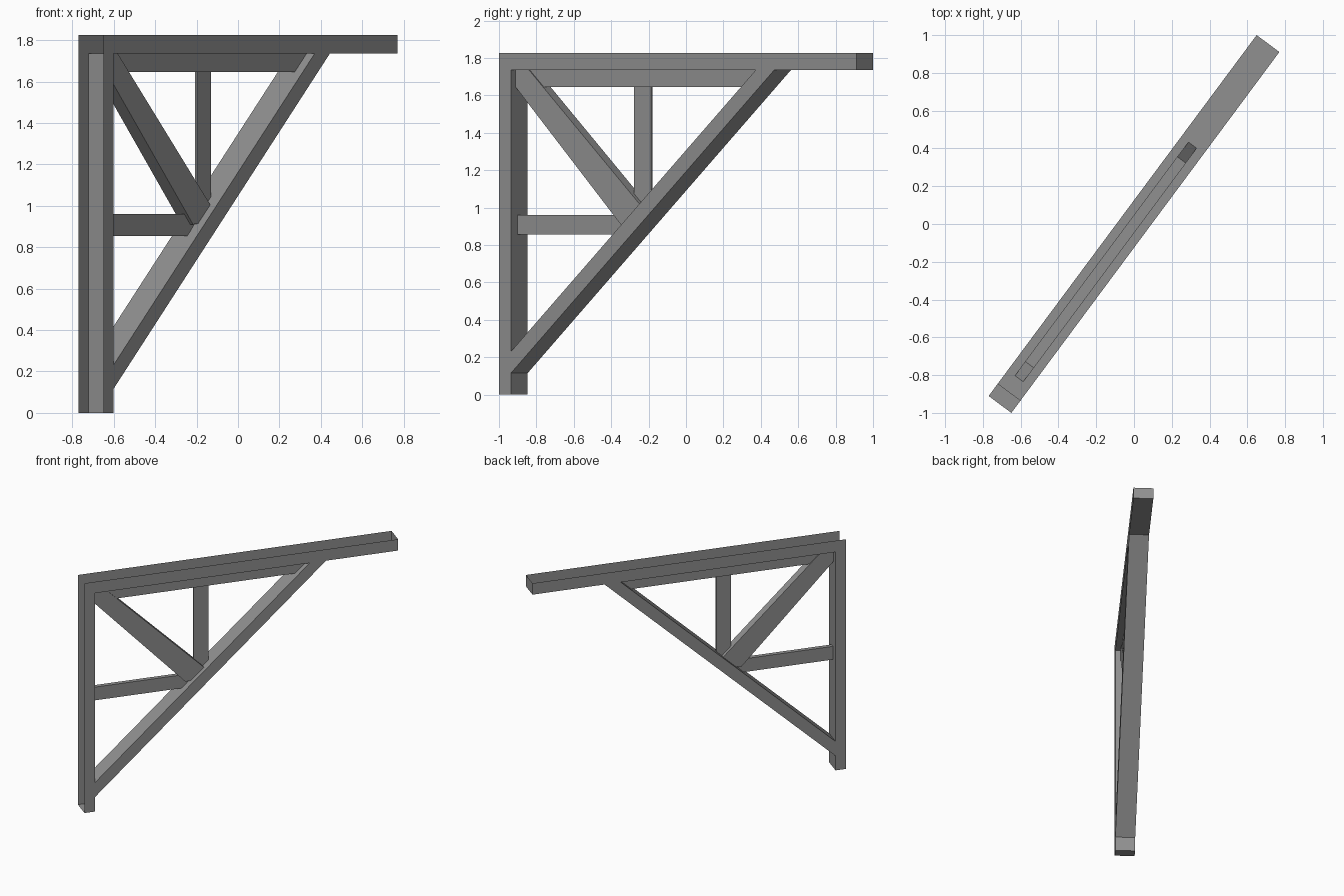
import bpy, bmesh, math
from mathutils import Vector

cube = bpy.data.objects.get("Cube")
if cube:
    bpy.data.objects.remove(cube, do_unlink=True)

# One painted-metal grey
grey = bpy.data.materials.new("mid_grey")
grey.use_nodes = True
colour = (0.28, 0.28, 0.28, 1)
grey.diffuse_color = colour
grey.node_tree.nodes["Principled BSDF"].inputs["Base Color"].default_value = colour

# The bracket lies in a vertical plane turned about z
ANGLE = math.radians(53.4)
ALONG = Vector((math.cos(ANGLE), math.sin(ANGLE), 0))
ACROSS = Vector((math.sin(ANGLE), -math.cos(ANGLE), 0))


def place(u, n, z):
    return ALONG * u + ACROSS * n + Vector((0, 0, z))


def finish(name, bm):
    mesh = bpy.data.meshes.new(name)
    bm.to_mesh(mesh)
    bm.free()
    mesh.materials.append(grey)
    obj = bpy.data.objects.new(name, mesh)
    bpy.context.scene.collection.objects.link(obj)


def prism(name, outline, half, open_edges=()):
    """Side profile (u, z), widened across the plane; listed edges stay open."""
    bm = bmesh.new()
    front = [bm.verts.new(place(u, half, z)) for u, z in outline]
    back = [bm.verts.new(place(u, -half, z)) for u, z in outline]
    bm.faces.new(front)
    bm.faces.new(back[::-1])
    for i in range(len(outline)):
        j = (i + 1) % len(outline)
        if i not in open_edges:
            bm.faces.new((back[i], back[j], front[j], front[i]))
    finish(name, bm)


END, INNER = 1.19, -1.11
UNDER, TOP = 1.735, 1.825
HALF, SLOT = 0.075, 0.0265
SLOT_START, SLOT_END = -1.02, 0.53

# Outer frame: sheet channels, open along the outside
prism("post", [(-END, 0), (INNER, 0), (INNER, UNDER), (-END, UNDER)], HALF, (2, 3))
prism("top_beam", [(-END, UNDER), (INNER, UNDER), (END, UNDER), (END, TOP), (-END, TOP)],
      HALF, (0, 1, 3, 4))

# Floor of the top beam, with a slot above the inner channel
bm = bmesh.new()
for u0, u1, n0, n1 in ((INNER, SLOT_START, -HALF, HALF), (SLOT_END, END, -HALF, HALF),
                       (SLOT_START, SLOT_END, -HALF, -SLOT), (SLOT_START, SLOT_END, SLOT, HALF)):
    bm.faces.new([bm.verts.new(place(u, n, UNDER))
                  for u, n in ((u0, n0), (u1, n0), (u1, n1), (u0, n1))])
finish("top_beam_floor", bm)

# Long diagonal brace
prism("long_brace", [(INNER, 0.115), (0.643, UNDER), (0.52, UNDER), (INNER, 0.23)], HALF)

# Inner channel under the top beam
prism("inner_channel", [(-0.93, 1.645), (0.43, 1.645), (SLOT_END, UNDER), (SLOT_START, UNDER)],
      SLOT, (2,))

# Short diagonal strut from the corner to the brace
prism("short_strut", [(INNER, 1.645), (-0.41, 0.91), (-0.36, 0.915), (-0.27, 1.005),
                      (SLOT_START, UNDER), (INNER, UNDER)], 0.034)

# Thin cross bar and upright
prism("cross_bar", [(INNER, 0.855), (-0.43, 0.855), (-0.33, 0.96), (INNER, 0.96)], 0.017)
prism("upright", [(-0.34, 0.95), (-0.228, 1.04), (-0.228, 1.645), (-0.34, 1.645)], 0.007)
